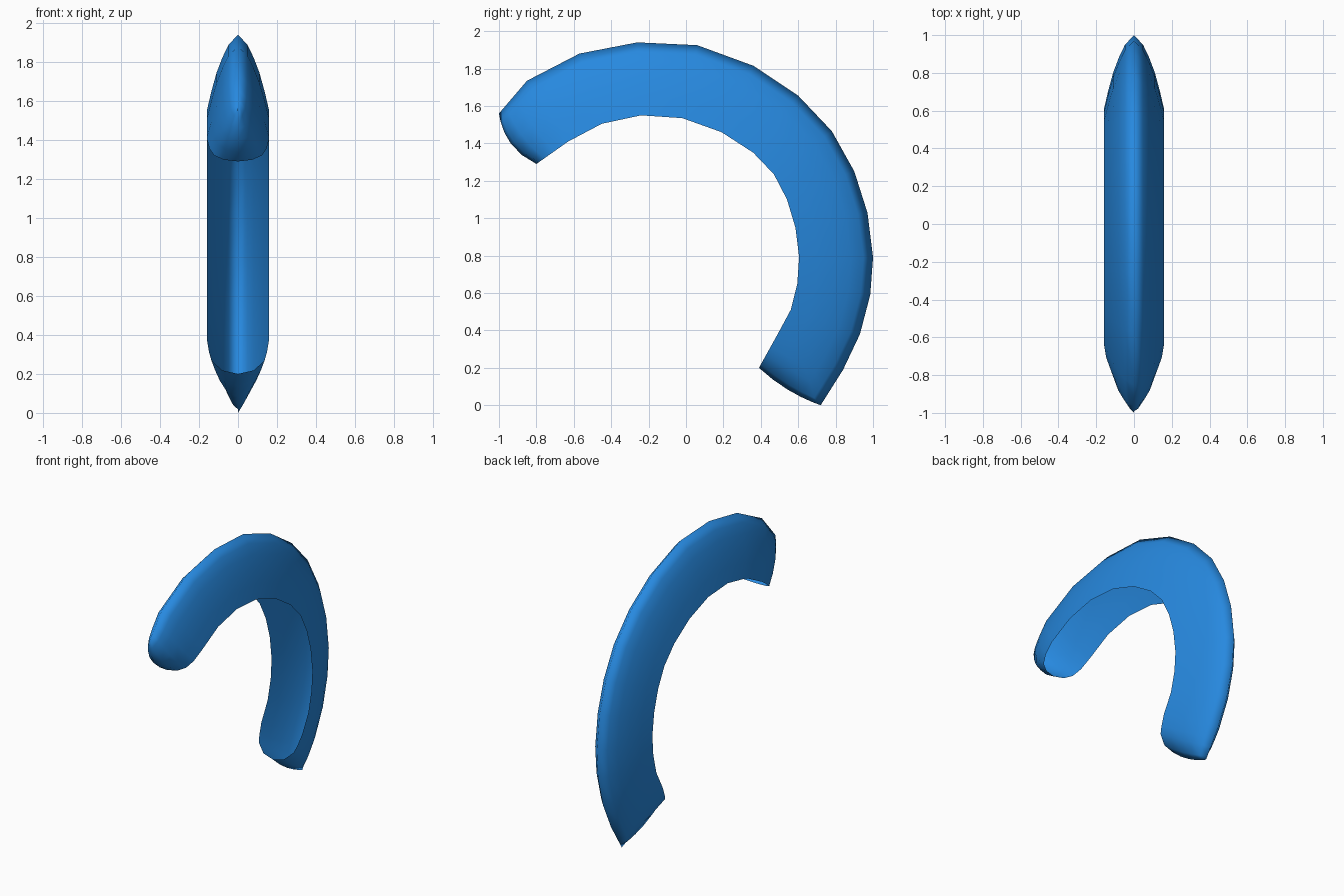
import bpy, bmesh
from mathutils import Vector

if "Cube" in bpy.data.objects:
    bpy.data.objects.remove(bpy.data.objects["Cube"])

blue = bpy.data.materials.new("bright blue")
blue.diffuse_color = (0.02, 0.25, 0.74, 1)
blue.use_nodes = True
blue.node_tree.nodes["Principled BSDF"].inputs["Base Color"].default_value = blue.diffuse_color

# Open rim (inner) and ridge (outer) curves in the y-z plane, matched pair by pair
rim = [(-.80, 1.29), (-.63, 1.41), (-.45, 1.505), (-.24, 1.55), (-.02, 1.535),
       (.19, 1.46), (.36, 1.35), (.47, 1.235), (.54, 1.10), (.585, .95),
       (.605, .79), (.595, .65), (.56, .51), (.49, .38), (.39, .20)]
ridge = [(-1.0, 1.56), (-.85, 1.735), (-.57, 1.88), (-.26, 1.94), (.06, 1.925),
         (.36, 1.815), (.60, 1.655), (.78, 1.465), (.90, 1.25), (.97, 1.03),
         (1.0, .79), (.985, .59), (.93, .38), (.84, .19), (.72, 0.0)]

# Wall profile: fraction from rim to ridge, half width
profile = [(0, .16), (.25, .137), (.5, .11), (.7, .08), (.87, .048), (1, 0)]


def section(pos, width, bulge=0.0):
    """One cross-section at a fractional position along the curves."""
    i = min(int(pos), len(rim) - 2)
    t = pos - i
    a = Vector(rim[i]).lerp(Vector(rim[i + 1]), t)
    b = Vector(ridge[i]).lerp(Vector(ridge[i + 1]), t)
    across = (b - a).normalized()
    along = Vector((across.y, -across.x))      # direction of travel
    half = []
    for f, w in profile:
        p = a.lerp(b, f) + along * bulge * 4 * f * (1 - f)
        half.append((w * width, p.x, p.y))
    return half + [(-x, y, z) for x, y, z in reversed(half[:-1])]


# Sections close to zero width at both ends to round them off
last = len(rim) - 1
stations = [(0, 0, -.045), (.07, .45, -.04), (.25, .76, -.025), (.55, .92, -.01)]
stations += [(i, 1, 0) for i in range(1, last)]
stations += [(last - .62, .93, 0), (last - .38, .85, .005),
             (last - .1, .5, .015), (last, 0, .02)]

bm = bmesh.new()
rows = [[bm.verts.new(co) for co in section(*s)] for s in stations]
for r0, r1 in zip(rows, rows[1:]):
    for j in range(len(r0) - 1):
        bm.faces.new((r0[j], r1[j], r1[j + 1], r0[j + 1]))
bmesh.ops.remove_doubles(bm, verts=bm.verts, dist=0.0005)
for f in bm.faces:
    f.smooth = True

mesh = bpy.data.meshes.new("curved_shell")
bm.to_mesh(mesh)
bm.free()
mesh.materials.append(blue)
shell = bpy.data.objects.new("curved_shell", mesh)
bpy.context.collection.objects.link(shell)
